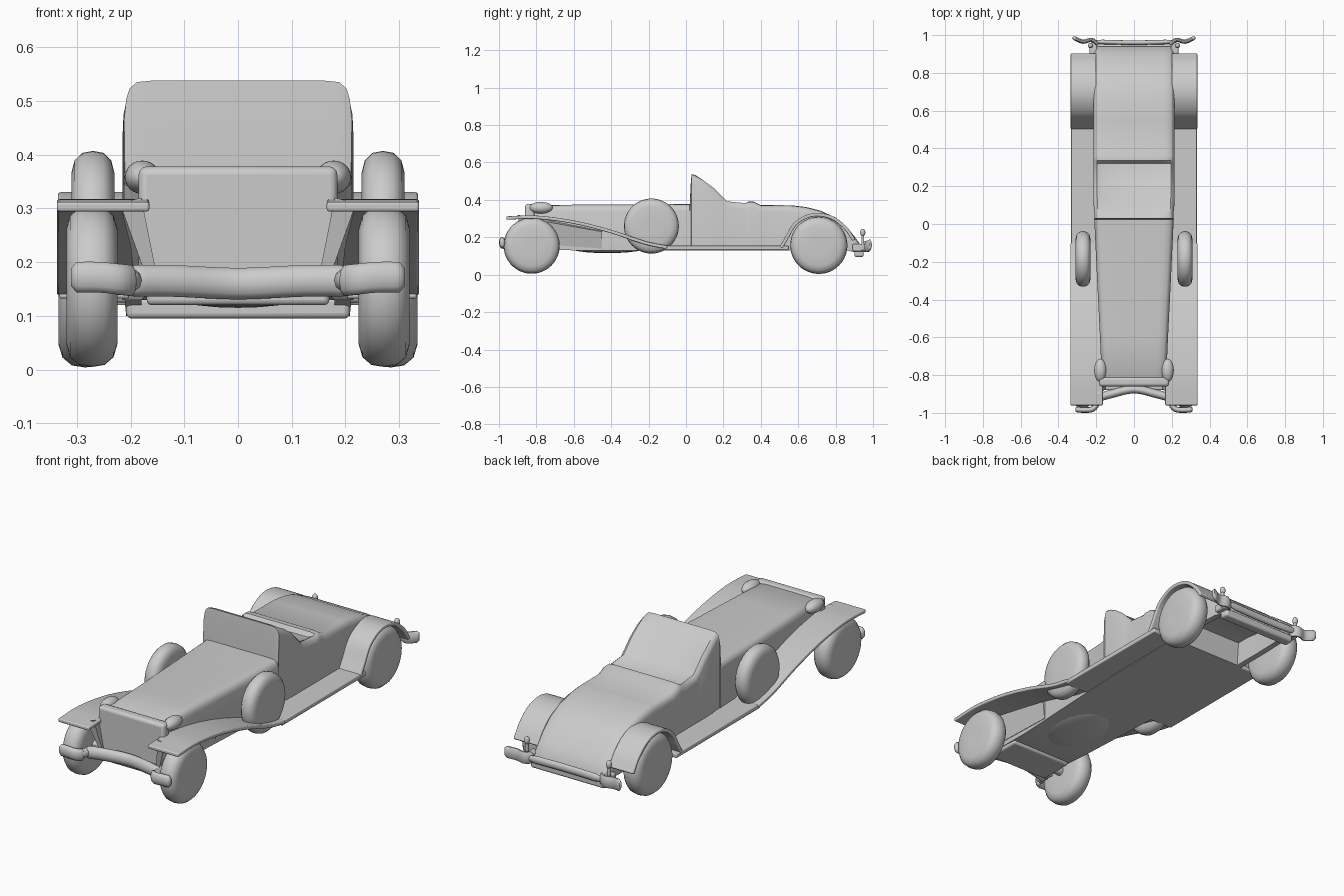
import bpy, bmesh, math
from mathutils import Vector

cube = bpy.data.objects.get("Cube")
if cube:
    bpy.data.objects.remove(cube, do_unlink=True)

grey = bpy.data.materials.new("plain grey")
grey.use_nodes = True
grey.diffuse_color = (0.6, 0.6, 0.6, 1)
grey.node_tree.nodes["Principled BSDF"].inputs["Base Color"].default_value = (0.6, 0.6, 0.6, 1)


def finish(name, bm, bevel=0, angle=40):
    bmesh.ops.recalc_face_normals(bm, faces=bm.faces)
    mesh = bpy.data.meshes.new(name)
    bm.to_mesh(mesh)
    bm.free()
    ob = bpy.data.objects.new(name, mesh)
    bpy.context.collection.objects.link(ob)
    mesh.materials.append(grey)
    bpy.ops.object.select_all(action='DESELECT')
    ob.select_set(True)
    bpy.context.view_layer.objects.active = ob
    if bevel:
        mod = ob.modifiers.new("Bevel", 'BEVEL')
        mod.width, mod.segments = bevel, 3
    bpy.ops.object.shade_smooth_by_angle(angle=math.radians(angle))
    return ob


def loft(name, rings, bevel=0, angle=40):
    """Skin closed rings of points and cap both ends."""
    bm = bmesh.new()
    rows = [[bm.verts.new(p) for p in ring] for ring in rings]
    n = len(rows[0])
    for a, b in zip(rows, rows[1:]):
        for i in range(n):
            bm.faces.new((a[i], a[(i + 1) % n], b[(i + 1) % n], b[i]))
    bm.faces.new(rows[0])
    bm.faces.new(rows[-1])
    return finish(name, bm, bevel, angle)


def curve_points(pts, steps=5):
    """Catmull-Rom interpolation through the given points."""
    p = [Vector(q) for q in pts]
    p = [2 * p[0] - p[1]] + p + [2 * p[-1] - p[-2]]
    out = []
    for a, b, c, d in zip(p, p[1:], p[2:], p[3:]):
        for i in range(steps):
            t = i / steps
            out.append(0.5 * (2 * b + (c - a) * t + (2 * a - 5 * b + 4 * c - d) * t * t
                              + (3 * b - a - 3 * c + d) * t ** 3))
    return out + [p[-2]]


def sheet(name, profile, inner, outer, thick):
    """Bent plate: a (y, z) profile swept from inner x to outer x."""
    pts = curve_points(profile)
    rings = []
    for i, p in enumerate(pts):
        d = (pts[min(i + 1, len(pts) - 1)] - pts[max(i - 1, 0)]).normalized()
        low = p - Vector((-d.y, d.x)) * thick
        rings.append([(inner, *p), (outer, *p), (outer, *low), (inner, *low)])
    return loft(name, rings, 0.005)


def box(name, lo, hi, bevel=0.005):
    bm = bmesh.new()
    bmesh.ops.create_cube(bm, size=1)
    for v in bm.verts:
        v.co = [(a + b) / 2 + c * (b - a) for a, b, c in zip(lo, hi, v.co)]
    return finish(name, bm, bevel)


def ball(name, centre, radii):
    bm = bmesh.new()
    bmesh.ops.create_uvsphere(bm, u_segments=20, v_segments=12, radius=1)
    for v in bm.verts:
        v.co = [c + r * k for c, r, k in zip(centre, radii, v.co)]
    return finish(name, bm, 0, 180)


def tube(name, pts, radius, flat=1.0):
    """Round bar along a path lying in x and y, stretched in z by flat."""
    path = curve_points(pts)
    rings = []
    for i, p in enumerate(path):
        d = (path[min(i + 1, len(path) - 1)] - path[max(i - 1, 0)]).normalized()
        side = Vector((-d.y, d.x, 0)).normalized()
        r = radius * (0.6 if i in (0, len(path) - 1) else 1)
        rings.append([p + side * r * math.cos(k * math.pi / 5)
                      + Vector((0, 0, flat * r * math.sin(k * math.pi / 5))) for k in range(10)])
    return loft(name, rings, 0, 60)


def wheel(name, x, y, z, width, radius):
    """Solid disc with a rounded tread and slightly domed faces."""
    h = width / 2
    profile = [(-h, 0.3), (-h, 0.72), (-h * 0.85, 0.88), (-h * 0.5, 0.975), (0, 1),
               (h * 0.5, 0.975), (h * 0.85, 0.88), (h, 0.72), (h, 0.3)]
    rings = [[(x + dx, y + radius * r * math.cos(k * math.pi / 24),
               z + radius * r * math.sin(k * math.pi / 24)) for k in range(48)]
             for dx, r in profile]
    return loft(name, rings, 0, 50)


# Body: half width, top, floor and recess height along the length
def section(y, w, top, floor, recess, dip=0):
    half = [(w - 0.03, recess), (w - 0.03, floor), (w, floor), (w, top - 0.035),
            (w - 0.006, top - 0.015), (w - 0.02, top - 0.003), (w - 0.05, top - dip), (0.06, top - dip)]
    return [(x, y, z) for x, z in half] + [(-x, y, z) for x, z in reversed(half)]


loft("body", [section(*s) for s in [
    (-0.85, 0.165, 0.36, 0.15, 0.15), (-0.83, 0.17, 0.372, 0.14, 0.14),
    (-0.6, 0.18, 0.374, 0.13, 0.13), (-0.3, 0.195, 0.374, 0.13, 0.13),
    (0.02, 0.21, 0.378, 0.13, 0.13), (0.026, 0.212, 0.5, 0.13, 0.13),
    (0.03, 0.208, 0.538, 0.13, 0.13), (0.05, 0.208, 0.532, 0.13, 0.13),
    (0.09, 0.213, 0.51, 0.13, 0.13, 0.01), (0.15, 0.215, 0.465, 0.13, 0.13, 0.015),
    (0.19, 0.215, 0.425, 0.13, 0.13, 0.015), (0.22, 0.215, 0.395, 0.13, 0.13, 0.01),
    (0.32, 0.215, 0.385, 0.13, 0.13, 0.015), (0.335, 0.215, 0.392, 0.13, 0.13),
    (0.36, 0.215, 0.392, 0.13, 0.13), (0.4, 0.215, 0.372, 0.13, 0.13),
    (0.56, 0.215, 0.371, 0.13, 0.13), (0.57, 0.215, 0.37, 0.13, 0.25),
    (0.64, 0.215, 0.362, 0.13, 0.25), (0.72, 0.215, 0.342, 0.13, 0.24),
    (0.8, 0.213, 0.305, 0.13, 0.22), (0.86, 0.21, 0.255, 0.13, 0.18),
    (0.9, 0.21, 0.205, 0.12, 0.14), (0.94, 0.208, 0.15, 0.1, 0.1)]])
box("rear_crossmember", (-0.208, 0.9, 0.095), (0.208, 0.95, 0.135), 0.01)
ball("underbody_sump", (0, -0.42, 0.15), (0.15, 0.22, 0.035))

# Radiator face with rounded shell, and curved apron below it
box("radiator", (-0.185, -0.86, 0.16), (0.185, -0.81, 0.378), 0.015)
tube("front_apron", [(-0.21, -0.925, 0.165), (-0.12, -0.9, 0.165), (0, -0.875, 0.16),
                     (0.12, -0.9, 0.165), (0.21, -0.925, 0.165)], 0.022, 1.4)
box("front_floor", (-0.17, -0.88, 0.12), (0.17, -0.7, 0.16), 0.01)

# Rear bumper bar
tube("rear_bumper_bar", [(-0.21, 0.965, 0.15), (0, 0.96, 0.15), (0.21, 0.965, 0.15)], 0.012, 1.6)

for side, s in (("left", 1), ("right", -1)):
    # Wheels and side-mounted spares
    wheel(side + "_front_wheel", s * 0.272, -0.825, 0.155, 0.095, 0.15)
    wheel(side + "_rear_wheel", s * 0.284, 0.71, 0.157, 0.1, 0.153)
    wheel(side + "_spare_wheel", s * 0.27, -0.185, 0.26, 0.08, 0.147)

    # Wings and running board
    sheet(side + "_front_wing", [(-0.96, 0.312), (-0.8, 0.316), (-0.6, 0.29), (-0.4, 0.24),
                                 (-0.22, 0.18), (-0.1, 0.155)], s * 0.165, s * 0.337, 0.018)
    box(side + "_running_board", (min(s * 0.2, s * 0.333), -0.12, 0.132),
        (max(s * 0.2, s * 0.333), 0.55, 0.155))
    sheet(side + "_rear_wing", [(0.5, 0.15), (0.53, 0.2), (0.575, 0.275), (0.64, 0.318), (0.71, 0.33),
                                (0.79, 0.31), (0.86, 0.255), (0.905, 0.19)], s * 0.2, s * 0.335, 0.018)

    # Inner valance closing the gap between wing and bonnet at the nose
    loft(side + "_wing_valance", [[(s * a, y, z) for a, y, z in ring] for ring in (
        ((0.15, -0.87, 0.17), (0.17, -0.87, 0.17), (0.22, -0.9, 0.31), (0.18, -0.9, 0.32)),
        ((0.15, -0.45, 0.14), (0.19, -0.45, 0.14), (0.2, -0.45, 0.23), (0.16, -0.45, 0.24)))])
    tube(side + "_front_axle_arm", [(s * 0.15, -0.825, 0.16), (s * 0.2, -0.825, 0.16),
                                    (s * 0.25, -0.825, 0.16)], 0.022)

    # Headlamp and bumpers
    ball(side + "_headlamp", (s * 0.178, -0.775, 0.358), (0.033, 0.062, 0.031))
    tube(side + "_front_bumper", [(s * 0.195, -0.955, 0.165), (s * 0.22, -0.98, 0.168),
                                  (s * 0.26, -0.985, 0.172), (s * 0.31, -0.982, 0.172)], 0.015, 2)
    tube(side + "_front_bumper_arm", [(s * 0.19, -0.86, 0.16), (s * 0.195, -0.91, 0.165),
                                      (s * 0.21, -0.97, 0.168)], 0.022)
    tube(side + "_rear_bumper", [(s * 0.19, 0.95, 0.15), (s * 0.225, 0.975, 0.15),
                                 (s * 0.27, 0.965, 0.15), (s * 0.325, 0.988, 0.16)], 0.011, 2.8)
    ball(side + "_rear_lamp", (s * 0.23, 0.945, 0.225), (0.014, 0.014, 0.02))
    box(side + "_rear_lamp_post", (s * 0.23 - 0.008, 0.937, 0.13), (s * 0.23 + 0.008, 0.953, 0.22), 0.004)
    box(side + "_rear_bracket", (s * 0.215 - 0.02, 0.89, 0.125), (s * 0.215 + 0.02, 0.96, 0.165), 0.008)
